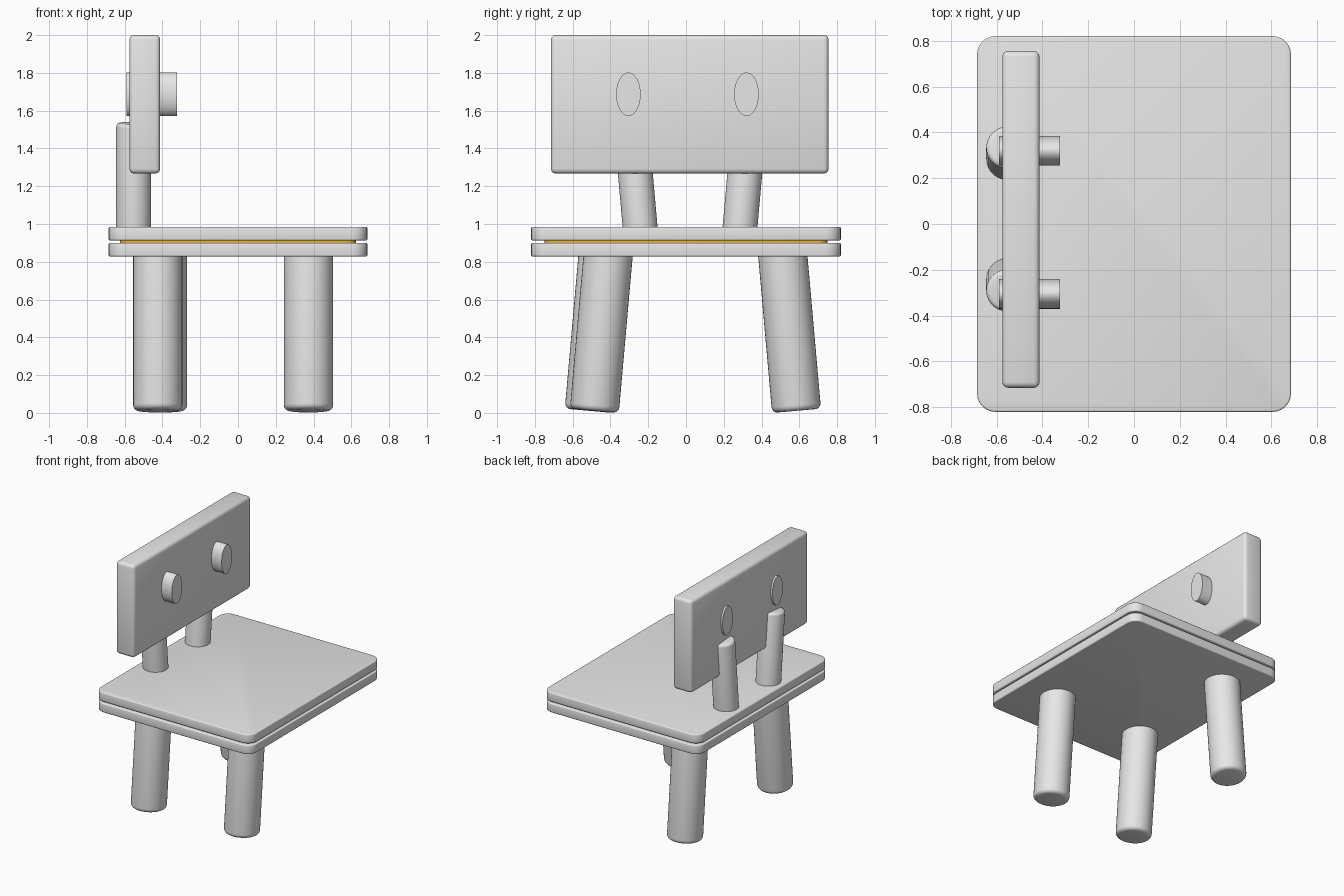
import bpy, bmesh, math
from mathutils import Vector

cube = bpy.data.objects.get("Cube")
if cube:
    bpy.data.objects.remove(cube, do_unlink=True)


def material(name, color):
    m = bpy.data.materials.new(name)
    m.use_nodes = True
    m.diffuse_color = color
    m.node_tree.nodes["Principled BSDF"].inputs["Base Color"].default_value = color
    return m


grey = material("light grey", (0.8, 0.8, 0.8, 1))
gold = material("golden brown", (0.8, 0.45, 0.04, 1))


def finish(name, bm, mat):
    mesh = bpy.data.meshes.new(name)
    bm.to_mesh(mesh)
    bm.free()
    obj = bpy.data.objects.new(name, mesh)
    mesh.materials.append(mat)
    bpy.context.collection.objects.link(obj)
    bpy.ops.object.select_all(action="DESELECT")
    obj.select_set(True)
    bpy.context.view_layer.objects.active = obj
    bpy.ops.object.shade_smooth_by_angle(angle=math.radians(35))
    return obj


def box(name, lo, hi, mat, corner=0, edge=0):
    """Box with rounded upright corners, then softened edges."""
    lo, hi = Vector(lo), Vector(hi)
    bm = bmesh.new()
    bmesh.ops.create_cube(bm, size=1)
    for v in bm.verts:
        v.co = (lo + hi) / 2 + v.co * (hi - lo)
    if corner:
        upright = [e for e in bm.edges
                   if abs(e.verts[0].co.z - e.verts[1].co.z) > 0.001]
        bmesh.ops.bevel(bm, geom=upright, offset=corner, segments=6,
                        profile=0.5, affect="EDGES")
    if edge:
        sharp = [e for e in bm.edges if e.calc_face_angle(0) > 0.6]
        bmesh.ops.bevel(bm, geom=sharp, offset=edge, segments=3,
                        profile=0.5, affect="EDGES")
    return finish(name, bm, mat)


def rod(name, start, end, radius, edge=0, stretch=(1, 1)):
    """Cylinder from start to end; the start rim is rounded by edge."""
    start, end = Vector(start), Vector(end)
    axis = start - end
    bm = bmesh.new()
    bmesh.ops.create_cone(bm, cap_ends=True, segments=40, radius1=radius,
                          radius2=radius, depth=axis.length)
    if edge:
        rim = [e for e in bm.edges if all(v.co.z > 0 for v in e.verts)]
        bmesh.ops.bevel(bm, geom=rim, offset=edge, segments=4,
                        profile=0.5, affect="EDGES")
    bmesh.ops.scale(bm, vec=(stretch[0], stretch[1], 1), verts=bm.verts)
    turn = Vector((0, 0, 1)).rotation_difference(axis).to_matrix()
    for v in bm.verts:
        v.co = turn @ v.co + (start + end) / 2
    return finish(name, bm, grey)


# Seat: two slabs with a thin inset layer between
box("lower_seat", (-0.685, -0.82, 0.828), (0.685, 0.82, 0.9), grey, 0.08, 0.008)
box("seat_inlay", (-0.625, -0.75, 0.895), (0.625, 0.75, 0.92), gold, 0.05)
box("upper_seat", (-0.685, -0.82, 0.913), (0.685, 0.82, 0.985), grey, 0.08, 0.008)

# Three splayed legs
for name, x, y, side in (("front_leg", 0.373, -0.485, -1),
                         ("back_right_leg", -0.425, -0.512, -1),
                         ("back_left_leg", -0.4, 0.585, 1)):
    rod(name, (x, y, 0.011), (x, y - side * 0.075, 0.86), 0.13, 0.03)

# Posts, backrest and the oval pegs through it
for name, y, side in (("right_post", -0.292, -1), ("left_post", 0.335, 1)):
    rod(name, (-0.553, y, 1.535), (-0.553, y - side * 0.052, 0.95), 0.092, 0.02)
box("backrest", (-0.575, -0.715, 1.267), (-0.412, 0.755, 2), grey, 0, 0.025)
for name, y in (("right_peg", -0.305), ("left_peg", 0.32)):
    peg = rod(name, (-0.322, 0, 0), (-0.59, 0, 0), 0.115)
    peg.scale = (1, 0.065 / 0.115, 1)
    peg.location = (0, y, 1.687)
